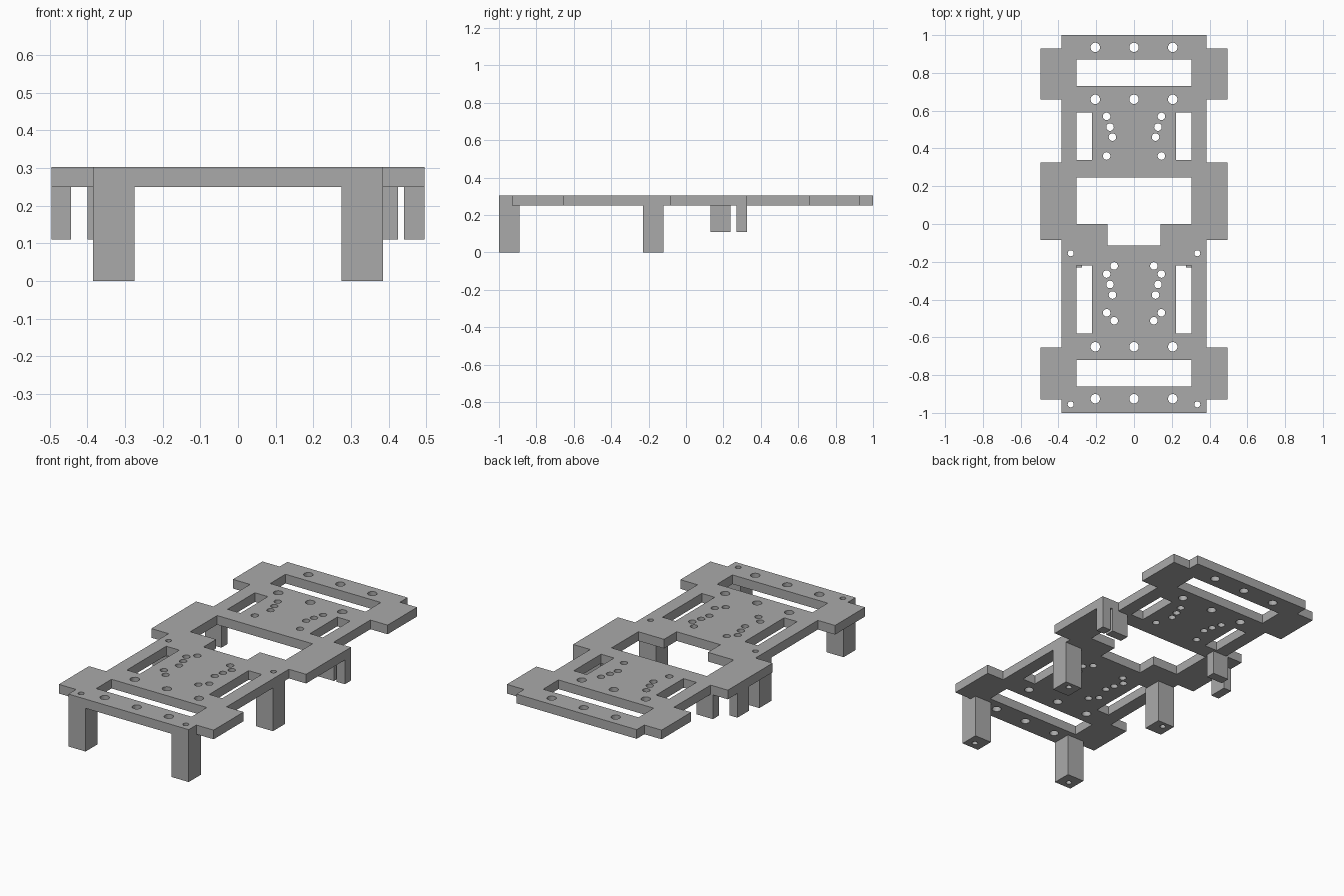
import bpy
import math

if "Cube" in bpy.data.objects:
    bpy.data.objects.remove(bpy.data.objects["Cube"], do_unlink=True)

grey = bpy.data.materials.new("plain_grey")
grey.use_nodes = True
grey.diffuse_color = (0.4, 0.4, 0.4, 1)
grey.node_tree.nodes["Principled BSDF"].inputs["Base Color"].default_value = (0.4, 0.4, 0.4, 1)

TOP, UNDER, DROP = 0.303, 0.25, 0.11


def rect(x0, x1, y0, y1):
    return [(x0, y0), (x1, y0), (x1, y1), (x0, y1)]


def circle(x, y, r, n=24):
    return [(x + r * math.cos(math.tau * i / n), y + r * math.sin(math.tau * i / n)) for i in range(n)]


def mirrored(points):
    """Half outline on +x, closed with its reflection."""
    return points + [(-x, y) for x, y in reversed(points)]


def slab(name, loops, z0, z1):
    """Extrude an outline (first loop) with holes (other loops) from z0 to z1."""
    curve = bpy.data.curves.new(name, 'CURVE')
    curve.dimensions = '2D'
    curve.fill_mode = 'BOTH'
    curve.extrude = (z1 - z0) / 2
    for loop in loops:
        spline = curve.splines.new('POLY')
        spline.points.add(len(loop) - 1)
        for p, (x, y) in zip(spline.points, loop):
            p.co = (x, y, 0, 1)
        spline.use_cyclic_u = True
    source = bpy.data.objects.new(name + "_outline", curve)
    bpy.context.collection.objects.link(source)
    bpy.context.view_layer.update()
    mesh = bpy.data.meshes.new_from_object(source.evaluated_get(bpy.context.evaluated_depsgraph_get()))
    bpy.data.objects.remove(source, do_unlink=True)
    mesh.materials.clear()
    mesh.materials.append(grey)
    obj = bpy.data.objects.new(name, mesh)
    obj.location.z = (z0 + z1) / 2
    bpy.context.collection.objects.link(obj)
    for poly in mesh.polygons:
        poly.use_smooth = False
    return obj


# Plate outline: narrow body with three pairs of side tabs
BODY, TAB = 0.385, 0.495
half = [(BODY, -1)]
for y0, y1 in ((-0.93, -0.655), (-0.085, 0.325), (0.66, 0.93)):
    half += [(BODY, y0), (TAB, y0), (TAB, y1), (BODY, y1)]
half.append((BODY, 1))
loops = [mirrored(half)]

# Cross slots, notched central window and side slots
loops += [rect(-0.305, 0.305, 0.73, 0.87), rect(-0.305, 0.305, -0.86, -0.72)]
loops.append(mirrored([(0.14, -0.115), (0.14, 0), (0.305, 0), (0.305, 0.245)]))
for y0, y1 in ((0.34, 0.59), (-0.58, -0.22)):
    loops += [rect(0.222, 0.305, y0, y1), rect(-0.305, -0.222, y0, y1)]

# Rows of large holes
for y in (0.935, 0.66, -0.65, -0.925):
    loops += [circle(x, y, 0.025) for x in (-0.205, 0, 0.205)]

# Mirrored small holes
small = [(0.145, 0.57), (0.127, 0.513), (0.114, 0.46), (0.145, 0.36),
         (0.105, -0.222), (0.145, -0.265), (0.127, -0.32),
         (0.114, -0.376), (0.145, -0.47), (0.105, -0.512)]
leg_holes = [(0.335, -0.955), (0.335, -0.155)]
for s in (-1, 1):
    loops += [circle(s * x, y, 0.02) for x, y in small]
    loops += [circle(s * x, y, 0.016) for x, y in leg_holes]
slab("deck_plate", loops, UNDER, TOP)

# Four bored legs
for side, s in (("left", 1), ("right", -1)):
    for where, y0, hole in (("front", -1, leg_holes[0]), ("middle", -0.23, leg_holes[1])):
        x0, x1 = sorted((s * 0.275, s * BODY))
        slab(f"{where}_{side}_leg", [rect(x0, x1, y0, y0 + 0.11), circle(s * hole[0], hole[1], 0.016)], 0, UNDER)

# Short pegs hanging below the middle tabs
slab("left_corner_peg", [rect(0.44, TAB, 0.27, 0.325)], DROP, UNDER)
slab("left_inner_peg", [rect(0.32, 0.425, 0.27, 0.325)], DROP, UNDER)
slab("right_inner_peg", [rect(-0.40, -0.295, 0.27, 0.325)], DROP, UNDER)
slab("right_outer_peg", [rect(-TAB, -0.443, 0.13, 0.237)], DROP, UNDER)
